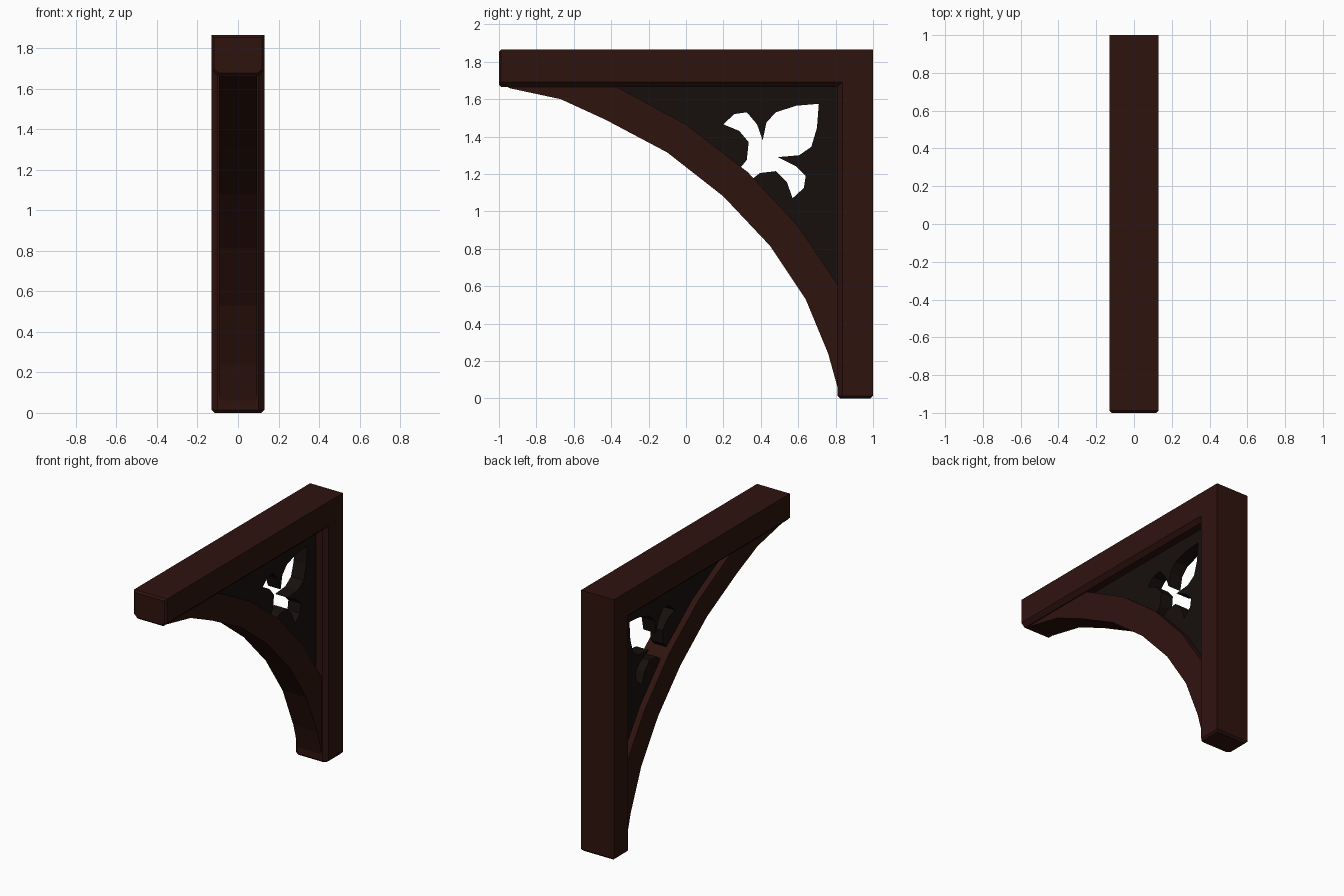
import bpy, bmesh, math

if "Cube" in bpy.data.objects:
    bpy.data.objects.remove(bpy.data.objects["Cube"])


def material(name, color):
    m = bpy.data.materials.new(name)
    m.diffuse_color = (*color, 1)
    m.use_nodes = True
    m.node_tree.nodes["Principled BSDF"].inputs["Base Color"].default_value = m.diffuse_color
    return m


wood = material("dark_red_wood", (0.028, 0.0065, 0.0045))
dark = material("blackened_wood", (0.008, 0.005, 0.004))


def slab(name, outlines, half, mat):
    """Side-view (y, z) outlines, inner ones being holes, given thickness along x."""
    cu = bpy.data.curves.new(name, 'CURVE')
    cu.dimensions = '2D'
    cu.fill_mode = 'BOTH'
    cu.extrude = half
    for pts in outlines:
        s = cu.splines.new('POLY')
        s.points.add(len(pts) - 1)
        for p, (y, z) in zip(s.points, pts):
            p.co = (y, z, 0, 1)
        s.use_cyclic_u = True
    ob = bpy.data.objects.new(name, cu)
    bpy.context.collection.objects.link(ob)
    ob.rotation_euler = (math.pi / 2, 0, math.pi / 2)
    bpy.ops.object.select_all(action='DESELECT')
    ob.select_set(True)
    bpy.context.view_layer.objects.active = ob
    bpy.ops.object.convert(target='MESH')
    bpy.ops.object.transform_apply(location=False, rotation=True, scale=False)
    ob = bpy.context.object
    bm = bmesh.new()
    bm.from_mesh(ob.data)
    bmesh.ops.remove_doubles(bm, verts=bm.verts, dist=1e-5)
    bmesh.ops.recalc_face_normals(bm, faces=bm.faces)
    for f in bm.faces:
        f.smooth = False
    bm.to_mesh(ob.data)
    bm.free()
    ob.data.materials.clear()
    ob.data.materials.append(mat)
    return ob


# Beam and post: one L-shaped frame with chamfered inner edges and ends
W, TOP, UNDER, INNER = 0.13, 1.865, 1.665, 0.81
profile = [(-1, UNDER), (INNER, UNDER), (INNER, 0), (1, 0), (1, TOP), (-1, TOP)]
bm = bmesh.new()
face = bm.faces.new([bm.verts.new((-W, y, z)) for y, z in profile])
ext = bmesh.ops.extrude_face_region(bm, geom=[face])
bmesh.ops.translate(bm, vec=(2 * W, 0, 0),
                    verts=[v for v in ext['geom'] if isinstance(v, bmesh.types.BMVert)])
bmesh.ops.recalc_face_normals(bm, faces=bm.faces)


def chamfer(test, size):
    edges = [e for e in bm.edges if all(test(v.co) for v in e.verts)]
    bmesh.ops.bevel(bm, geom=edges, offset=size, segments=1, affect='EDGES')


def on_inner_side(x):
    def test(c):
        under = abs(c.z - UNDER) < 1e-4 and c.y < INNER + 1e-4
        beside = abs(c.y - INNER) < 1e-4 and c.z < UNDER + 1e-4
        return abs(c.x - x) < 1e-4 and (under or beside)
    return test


for side in (-W, W):
    chamfer(on_inner_side(side), 0.028)
chamfer(lambda c: abs(c.y + 1) < 1e-4, 0.012)
chamfer(lambda c: abs(c.z) < 1e-4, 0.014)
me = bpy.data.meshes.new("beam_and_post")
bm.to_mesh(me)
bm.free()
me.materials.append(wood)
bpy.context.collection.objects.link(bpy.data.objects.new("beam_and_post", me))

# Curved brace
slab("arched_brace", [[
    (-0.95, 1.66), (-0.67, 1.60), (-0.43, 1.49), (-0.10, 1.315), (0.20, 1.08),
    (0.45, 0.815), (0.64, 0.53), (0.76, 0.24), (0.81, 0.06), (0.83, 0.06),
    (0.83, 0.58), (0.60, 0.92), (0.33, 1.21), (0.0, 1.465), (-0.36, 1.66),
    (-0.40, 1.68), (-0.95, 1.68)]], 0.095, wood)

# Thin infill panel with a three-petal cutout
panel = [(-0.5, 1.68), (-0.05, 1.39), (0.27, 1.15), (0.53, 0.87),
         (0.72, 0.57), (0.83, 0.40), (0.83, 1.68)]
petals = [
    (0.71, 1.575), (0.59, 1.565), (0.48, 1.53), (0.43, 1.475), (0.41, 1.38),
    (0.38, 1.465), (0.325, 1.53), (0.257, 1.52), (0.20, 1.465), (0.285, 1.43),
    (0.335, 1.37), (0.325, 1.275), (0.28, 1.22), (0.345, 1.165), (0.395, 1.205),
    (0.48, 1.215), (0.54, 1.155), (0.57, 1.07), (0.63, 1.125), (0.64, 1.19),
    (0.59, 1.24), (0.49, 1.29), (0.605, 1.30), (0.67, 1.345), (0.70, 1.445)]
slab("pierced_panel", [panel, petals], 0.05, dark)
